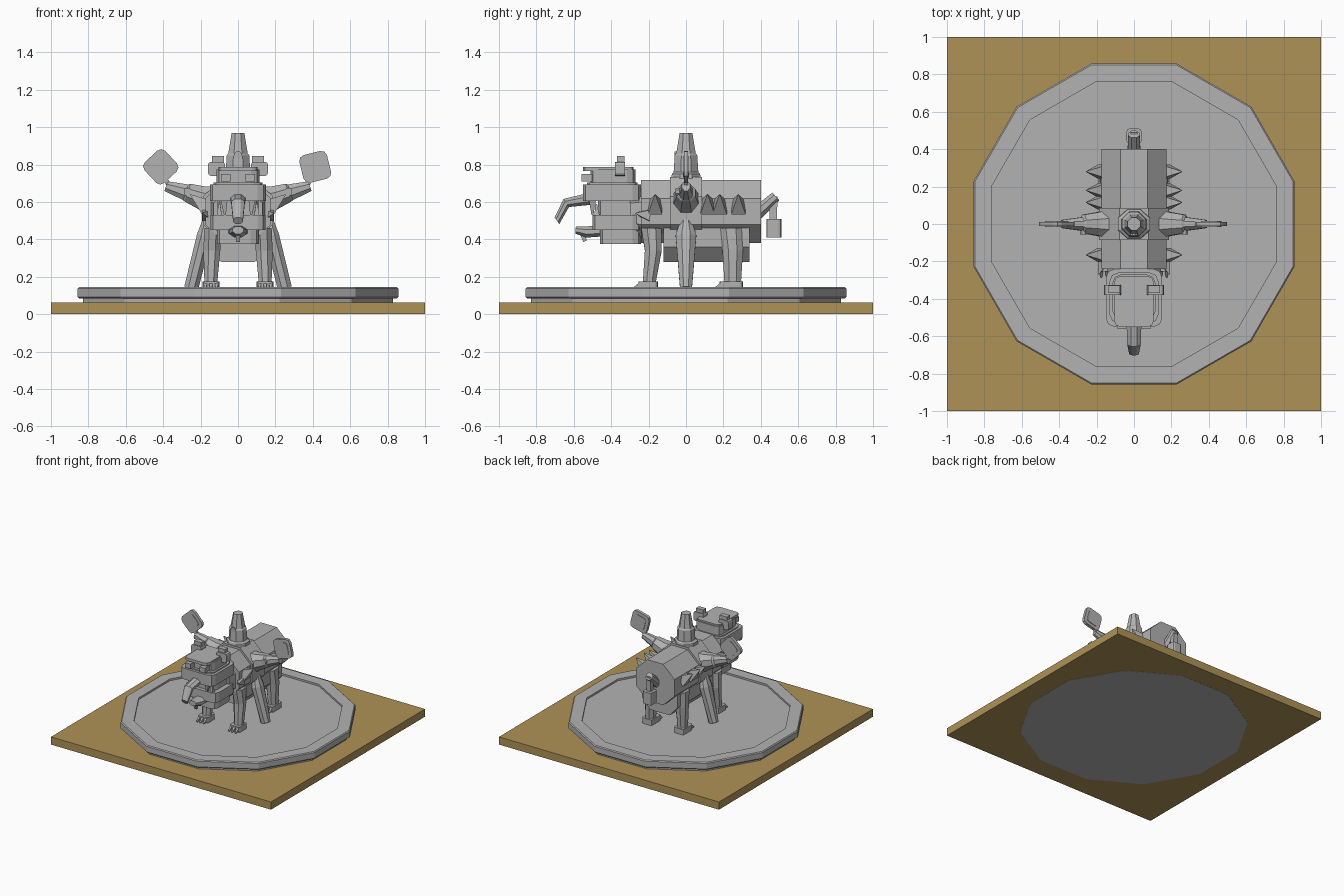
import bpy, bmesh, math
from mathutils import Vector, Matrix

old = bpy.data.objects.get("Cube")
if old:
    bpy.data.objects.remove(old, do_unlink=True)


def material(name, rgb):
    m = bpy.data.materials.new(name)
    m.use_nodes = True
    m.diffuse_color = (*rgb, 1)
    m.node_tree.nodes["Principled BSDF"].inputs["Base Color"].default_value = (*rgb, 1)
    return m


STONE = material("stone grey", (0.45, 0.45, 0.45))
SAND = material("sand tan", (0.43, 0.29, 0.095))


def finish(name, bm, mat=STONE):
    bmesh.ops.recalc_face_normals(bm, faces=bm.faces)
    me = bpy.data.meshes.new(name)
    bm.to_mesh(me)
    bm.free()
    me.materials.append(mat)
    ob = bpy.data.objects.new(name, me)
    bpy.context.collection.objects.link(ob)
    return ob


def limb(name, stations, n=8):
    """Loft n-sided rings; each station is (point, half width, half depth)."""
    pts = [Vector(s[0]) for s in stations]
    d = (pts[-1] - pts[0]).normalized()
    v = d.cross(Vector((0, 1, 0) if abs(d.x) > 0.6 else (1, 0, 0))).normalized()
    u = v.cross(d)
    k = 1 / math.cos(math.pi / n)
    bm = bmesh.new()
    rings = []
    for p, (_, ru, rv) in zip(pts, stations):
        ring = []
        for i in range(n):
            a = math.pi * (2 * i + 1) / n
            ring.append(bm.verts.new(p + u * math.cos(a) * ru * k + v * math.sin(a) * rv * k))
        rings.append(ring)
    for r, s in zip(rings, rings[1:]):
        for i in range(n):
            j = (i + 1) % n
            bm.faces.new((r[i], r[j], s[j], s[i]))
    bm.faces.new(rings[0])
    bm.faces.new(rings[-1])
    return finish(name, bm)


def box(name, x, y, z, mat=STONE, round_axis=None, r=0.03, tilt=0):
    """Box from ranges; edges along round_axis are rounded, tilt turns it about y."""
    lo, hi = Vector((x[0], y[0], z[0])), Vector((x[1], y[1], z[1]))
    bm = bmesh.new()
    bmesh.ops.create_cube(bm, size=1)
    bmesh.ops.scale(bm, vec=hi - lo, verts=bm.verts)
    if round_axis is not None:
        edges = [e for e in bm.edges
                 if abs((e.verts[0].co - e.verts[1].co).normalized()[round_axis]) > 0.9]
        bmesh.ops.bevel(bm, geom=edges, offset=r, segments=2, profile=0.5, affect='EDGES')
    bmesh.ops.rotate(bm, matrix=Matrix.Rotation(tilt, 3, 'Y'), verts=bm.verts)
    bmesh.ops.translate(bm, vec=(lo + hi) / 2, verts=bm.verts)
    return finish(name, bm, mat)


def span(s, a, b):
    return (min(s * a, s * b), max(s * a, s * b))


# Base and twelve-sided platform with a recessed floor
box("base_slab", (-1, 1), (-1, 1), (0.001, 0.064), SAND)
profile = [(0, 0.83), (0.085, 0.83), (0.085, 0.85), (0.092, 0.857), (0.138, 0.857),
           (0.145, 0.85), (0.145, 0.76), (0.13, 0.76)]
limb("platform", [((0, 0, z), r, r) for z, r in profile], 12)

# Body, central band and belly
limb("body", [((0, -0.24, 0.55), 0.175, 0.168), ((0, 0.4, 0.55), 0.175, 0.168)])
limb("central_band", [((0, -0.085, 0.555), 0.188, 0.18), ((0, 0.085, 0.555), 0.188, 0.18)])
limb("belly", [((0, 0.11, 0.28), 0.09, 0.23), ((0, 0.11, 0.36), 0.16, 0.23),
               ((0, 0.11, 0.46), 0.16, 0.23)], 4)
limb("chest", [((0, -0.3, 0.54), 0.13, 0.13), ((0, -0.22, 0.54), 0.15, 0.15)])

# Spire on the back
limb("spire", [((0, 0, 0.68), 0.09, 0.09), ((0, 0, 0.75), 0.085, 0.075),
               ((0, 0, 0.76), 0.066, 0.066), ((0, 0, 0.85), 0.06, 0.06),
               ((0, 0, 0.86), 0.052, 0.052), ((0, 0, 0.97), 0.034, 0.034)])
limb("spire_stud", [((0, -0.062, 0.85), 0.02, 0.02), ((0, -0.04, 0.85), 0.02, 0.02)])

# Head in stacked layers: half width, front, back, bottom, top
for name, w, y0, y1, z0, z1 in (
        ("crown", 0.115, -0.51, -0.27, 0.7, 0.775),
        ("brow_band", 0.15, -0.55, -0.24, 0.605, 0.695),
        ("mouth", 0.11, -0.47, -0.24, 0.52, 0.61),
        ("jaw", 0.148, -0.5, -0.24, 0.45, 0.53),
        ("chin", 0.112, -0.46, -0.24, 0.375, 0.455)):
    box(name, (-w, w), (y0, y1), (z0, z1), round_axis=2, r=0.045)
box("crown_rim", (-0.13, 0.13), (-0.53, -0.26), (0.69, 0.705), round_axis=2, r=0.045)
box("crown_cap", (-0.105, 0.105), (-0.55, -0.28), (0.765, 0.787), round_axis=2, r=0.03)
limb("trunk", [((0, -0.52, 0.615), 0.04, 0.035), ((0, -0.64, 0.595), 0.036, 0.026),
               ((0, -0.69, 0.5), 0.026, 0.022)])
limb("tongue", [((0, -0.46, 0.445), 0.05, 0.03), ((0, -0.53, 0.44), 0.045, 0.03),
                ((0, -0.59, 0.45), 0.03, 0.02)])
limb("tongue_tip", [((0, -0.56, 0.45), 0.014, 0.014), ((0, -0.54, 0.39), 0.01, 0.01)], 4)

# Tail: raised stalk with a hanging block
limb("tail_stalk", [((0, 0.38, 0.54), 0.035, 0.035), ((0, 0.48, 0.63), 0.03, 0.028)])
limb("tail_link", [((0, 0.47, 0.63), 0.018, 0.02), ((0, 0.465, 0.5), 0.018, 0.02)], 4)
box("tail_block", (-0.04, 0.04), (0.43, 0.51), (0.41, 0.51), round_axis=2, r=0.015)

for s, side in ((1, "left"), (-1, "right")):
    # Ears, eyes and fangs
    box(side + "_ear", span(s, 0.07, 0.16), (-0.38, -0.325), (0.74, 0.815), round_axis=1, r=0.015)
    box(side + "_ear_tip", span(s, 0.075, 0.14), (-0.37, -0.33), (0.81, 0.845))
    box(side + "_eye", span(s, 0.04, 0.09), (-0.56, -0.5), (0.71, 0.75))
    limb(side + "_upper_fang", [((s * 0.075, -0.5, 0.62), 0.02, 0.02),
                                ((s * 0.07, -0.5, 0.53), 0.005, 0.005)], 4)
    limb(side + "_lower_fang", [((s * 0.1, -0.475, 0.51), 0.016, 0.016),
                                ((s * 0.1, -0.48, 0.59), 0.005, 0.005)], 4)

    # Raised arms and their paddles
    limb(side + "_arm", [((s * 0.14, 0, 0.605), 0.075, 0.08), ((s * 0.2, 0, 0.625), 0.062, 0.062),
                         ((s * 0.27, 0, 0.65), 0.05, 0.05), ((s * 0.28, 0, 0.652), 0.036, 0.044),
                         ((s * 0.385, 0, 0.685), 0.022, 0.027)])
    limb(side + "_arm_stud", [((s * 0.27, -0.055, 0.655), 0.02, 0.02),
                              ((s * 0.27, -0.03, 0.655), 0.02, 0.02)])
    tilt = math.radians(-14 if s > 0 else -43)
    cx, cz = s * 0.413, 0.788
    for name, h, t in (("paddle", 0.076, 0.012), ("paddle_panel", 0.05, 0.016)):
        box(side + "_" + name, (cx - h, cx + h), (-t, t), (cz - h, cz + h),
            round_axis=1, r=h * 0.4, tilt=tilt)
    limb(side + "_paddle_stem", [((s * 0.36, 0, 0.675), 0.012, 0.012),
                                 ((s * 0.4, 0, 0.74), 0.012, 0.012)], 4)

    # Splayed middle struts
    limb(side + "_strut", [((s * 0.165, 0, 0.5), 0.025, 0.03), ((s * 0.18, 0, 0.42), 0.04, 0.055),
                           ((s * 0.25, 0, 0.14), 0.038, 0.032)])

    # Front and rear legs with clawed feet
    for part, y, lean, depth in (("front", -0.185, -0.01, 0.045), ("rear", 0.24, 0.01, 0.055)):
        limb(f"{side}_{part}_leg", [((s * 0.135, y, 0.46), 0.045, depth + 0.01),
                                    ((s * 0.14, y + 0.01, 0.34), 0.045, depth),
                                    ((s * 0.145, y + lean, 0.18), 0.035, depth - 0.01),
                                    ((s * 0.145, y + lean, 0.13), 0.04, depth)])
        box(f"{side}_{part}_foot", span(s, 0.1, 0.19), (y + lean - depth - 0.015, y + lean + depth),
            (0.13, 0.175), round_axis=2, r=0.015)
        for i in (-1, 0, 1):
            x, f = s * 0.145 + i * 0.03, y + lean - depth
            limb(f"{side}_{part}_claw", [((x, f, 0.16), 0.011, 0.014),
                                         ((x, f - 0.045, 0.135), 0.004, 0.004)], 4)

    # Flank spikes
    for y in (-0.165, 0.115, 0.18, 0.28):
        limb(side + "_flank_spike", [((s * 0.165, y, 0.57), 0.038, 0.045),
                                     ((s * 0.255, y, 0.64), 0.002, 0.002)], 4)
    limb(side + "_collar_spike", [((s * 0.165, -0.2, 0.53), 0.03, 0.03),
                                  ((s * 0.19, -0.27, 0.54), 0.002, 0.002)], 4)
